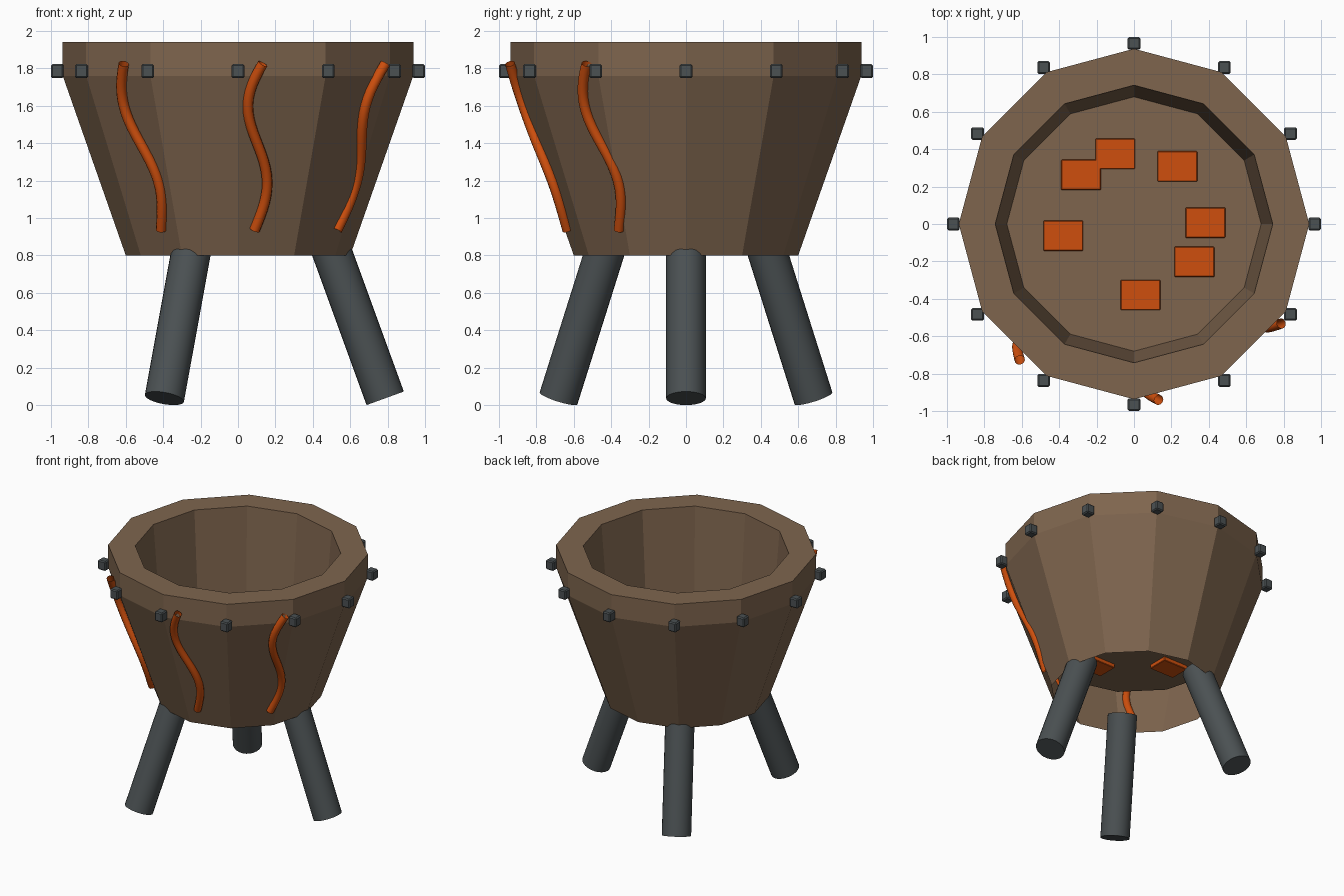
import bpy, bmesh
from math import sin, cos, pi, radians
from mathutils import Matrix, Vector

if "Cube" in bpy.data.objects:
    bpy.data.objects.remove(bpy.data.objects["Cube"])


def material(name, rgb):
    m = bpy.data.materials.new(name)
    m.diffuse_color = (*rgb, 1)
    m.use_nodes = True
    m.node_tree.nodes["Principled BSDF"].inputs["Base Color"].default_value = m.diffuse_color
    return m


BROWN = material("earthy brown", (0.21, 0.13, 0.076))
IRON = material("dark iron", (0.07, 0.082, 0.086))
GLOW = material("glowing orange", (0.62, 0.078, 0.004))


def make_object(name, bm, mat):
    mesh = bpy.data.meshes.new(name)
    bm.to_mesh(mesh)
    bm.free()
    mesh.materials.append(mat)
    ob = bpy.data.objects.new(name, mesh)
    bpy.context.collection.objects.link(ob)
    return ob


def box(name, center, size, mat, bevel=0.0):
    bm = bmesh.new()
    bmesh.ops.create_cube(bm, size=1)
    bmesh.ops.scale(bm, vec=size, verts=bm.verts)
    if bevel:
        bmesh.ops.bevel(bm, geom=bm.edges[:], offset=bevel, segments=1, affect='EDGES')
    bmesh.ops.translate(bm, vec=center, verts=bm.verts)
    return make_object(name, bm, mat)


# Bowl: twelve-sided profile of revolution, open underneath, with an inner floor
SIDES = 12
FLOOR_Z = 1.19
profile = [(0.6, 0.8), (0.937, 1.76), (0.937, 1.94), (0.742, 1.94), (0.68, FLOOR_Z)]
bm = bmesh.new()
rings = [[bm.verts.new((r * cos(2 * pi * i / SIDES), r * sin(2 * pi * i / SIDES), z))
          for i in range(SIDES)] for r, z in profile]
for low, high in zip(rings, rings[1:]):
    for i in range(SIDES):
        j = (i + 1) % SIDES
        bm.faces.new((low[i], low[j], high[j], high[i]))
bm.faces.new(rings[-1])
make_object("bowl", bm, BROWN)

# Rim studs: small square blocks at each corner of the bowl
for i in range(SIDES):
    a = 2 * pi * i / SIDES
    box(f"rim_stud_{i + 1}", (0.966 * cos(a), 0.966 * sin(a), 1.785),
        (0.068, 0.068, 0.075), IRON, 0.008)

# Legs: three splayed round posts
for i in range(3):
    bm = bmesh.new()
    bmesh.ops.create_cone(bm, cap_ends=True, segments=24, radius1=0.106,
                          radius2=0.106, depth=0.9)
    place = (Matrix.Rotation(2 * pi * i / 3, 4, 'Z')
             @ Matrix.Translation((0.633, 0, 0.459))
             @ Matrix.Rotation(radians(-20), 4, 'Y'))
    bmesh.ops.transform(bm, matrix=place, verts=bm.verts)
    leg = make_object(f"leg_{i + 1}", bm, IRON)
    bpy.ops.object.select_all(action='DESELECT')
    leg.select_set(True)
    bpy.context.view_layer.objects.active = leg
    bpy.ops.object.shade_smooth_by_angle(angle=radians(40))

# Embers: flat glowing blocks set into the bowl floor
embers = [(-0.1, 0.375), (-0.283, 0.263), (0.232, 0.308), (0.382, 0.007),
          (0.323, -0.202), (0.035, -0.38), (-0.378, -0.063)]
for i, (x, y) in enumerate(embers):
    box(f"ember_{i + 1}", (x, y, FLOOR_Z), (0.213, 0.162, 0.06), GLOW, 0.004)

# Drips: wavy glowing tubes running down the outside of the bowl
TUBE, STEPS, AROUND = 0.028, 24, 10


def drip_point(base, t):
    r = 0.95 - 0.31 * t
    a = radians(base - 4.5 * sin(2 * pi * t))
    return Vector((r * cos(a), r * sin(a), 1.825 - 0.89 * t))


for n, base in enumerate((230, 278, 326)):
    bm = bmesh.new()
    loops = []
    for s in range(STEPS + 1):
        t = s / STEPS
        p = drip_point(base, t)
        along = (drip_point(base, t + 0.01) - drip_point(base, t - 0.01)).normalized()
        u = along.cross(Vector((cos(radians(base)), sin(radians(base)), 0))).normalized()
        v = along.cross(u)
        loops.append([bm.verts.new(p + TUBE * (u * cos(2 * pi * k / AROUND) + v * sin(2 * pi * k / AROUND)))
                      for k in range(AROUND)])
    for a, b in zip(loops, loops[1:]):
        for k in range(AROUND):
            m = (k + 1) % AROUND
            bm.faces.new((a[k], a[m], b[m], b[k])).smooth = True
    bmesh.ops.recalc_face_normals(bm, faces=bm.faces[:])
    make_object(f"drip_{n + 1}", bm, GLOW)
